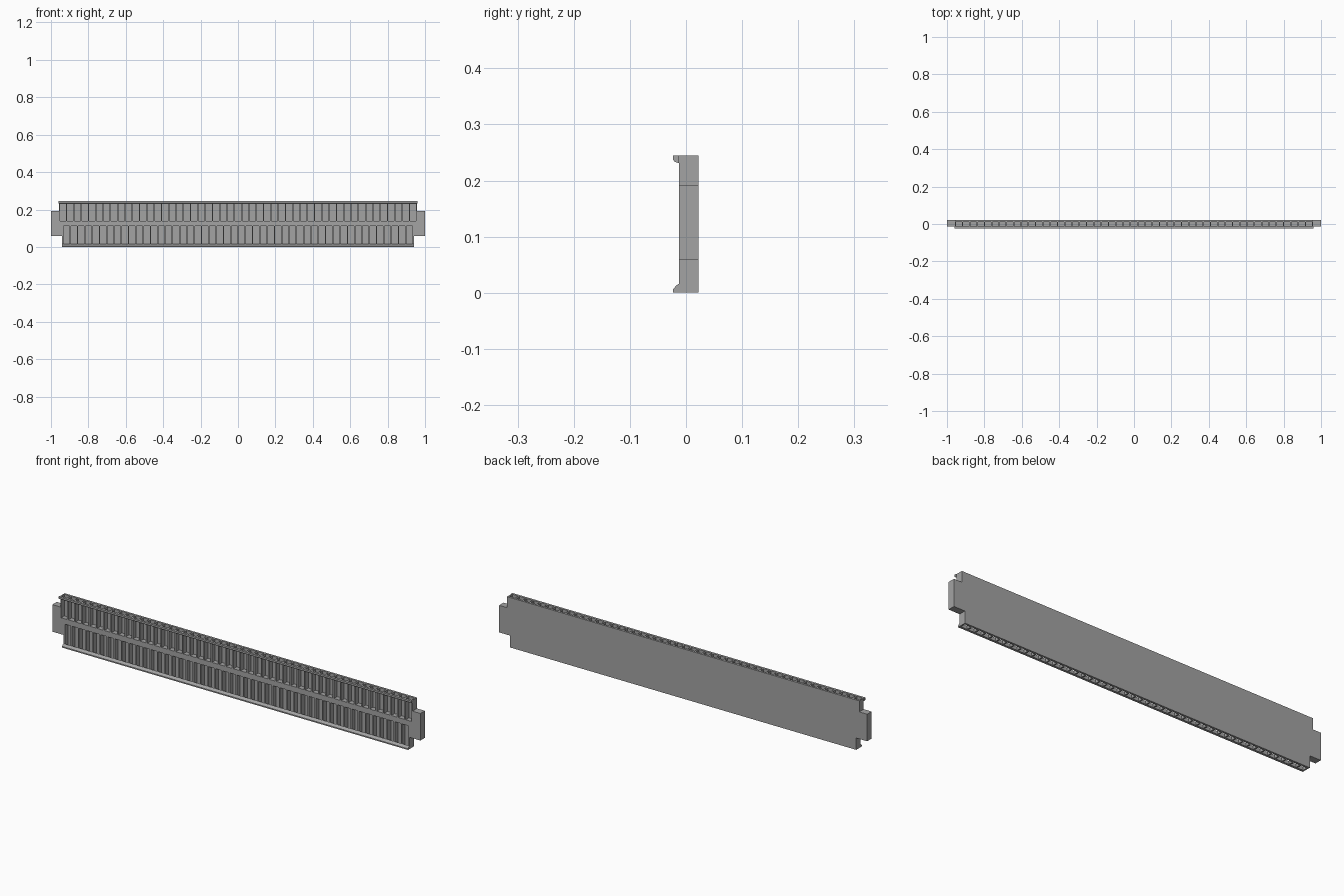
import bpy
import bmesh
from mathutils import Vector

if "Cube" in bpy.data.objects:
    bpy.data.objects.remove(bpy.data.objects["Cube"], do_unlink=True)

FRONT, BACK, FLOOR = -0.0125, 0.022, 0.012
LIP = -0.0235
TOP = 0.245
PITCH, SLOT = 0.039, 0.032

grey = bpy.data.materials.new("mid grey plastic")
grey.use_nodes = True
grey.diffuse_color = (0.37, 0.37, 0.37, 1)
grey.node_tree.nodes["Principled BSDF"].inputs["Base Color"].default_value = grey.diffuse_color


def add_object(name, bm):
    bmesh.ops.recalc_face_normals(bm, faces=bm.faces)
    mesh = bpy.data.meshes.new(name)
    bm.to_mesh(mesh)
    bm.free()
    mesh.materials.append(grey)
    obj = bpy.data.objects.new(name, mesh)
    bpy.context.collection.objects.link(obj)
    return obj


def prism(name, points, offset):
    """Extrude a closed outline of 3D points along offset."""
    bm = bmesh.new()
    face = bm.faces.new([bm.verts.new(p) for p in points])
    result = bmesh.ops.extrude_face_region(bm, geom=[face], use_keep_orig=True)
    verts = [v for v in result["geom"] if isinstance(v, bmesh.types.BMVert)]
    bmesh.ops.translate(bm, verts=verts, vec=Vector(offset))
    return add_object(name, bm)


def add_box(bm, low, high):
    verts = bmesh.ops.create_cube(bm, size=1)["verts"]
    low, high = Vector(low), Vector(high)
    for v in verts:
        v.co = (low + high) / 2 + v.co * (high - low)


# Stepped body with a tab on each end
half = [(0.94, 0), (0.94, 0.058), (1, 0.058), (1, 0.191), (0.957, 0.191), (0.957, TOP)]
outline = half + [(-x, z) for x, z in reversed(half)]
body = prism("body", [(x, FRONT, z) for x, z in outline], (0, BACK - FRONT, 0))

# Two staggered rows of slots, open to the front and to the outer edge
bm = bmesh.new()
for count, bottom, top in ((49, 0.139, TOP + 0.02), (48, -0.02, 0.113)):
    for i in range(count):
        x = (i - (count - 1) / 2) * PITCH
        add_box(bm, (x - SLOT / 2, FRONT - 0.02, bottom), (x + SLOT / 2, FLOOR, top))
cutter = add_object("slot_cutter", bm)
cutter.hide_render = True
cutter.hide_viewport = True

cut = body.modifiers.new("slots", "BOOLEAN")
cut.operation = "DIFFERENCE"
cut.solver = "EXACT"
cut.object = cutter

# Bake the cut and discard the helper
bpy.context.view_layer.update()
graph = bpy.context.evaluated_depsgraph_get()
cut_mesh = bpy.data.meshes.new_from_object(body.evaluated_get(graph))
body.modifiers.clear()
body.data = cut_mesh
bpy.data.objects.remove(cutter, do_unlink=True)

# Rails along the top and bottom front edges
top_profile = [(FRONT, TOP), (LIP, TOP), (LIP, 0.238), (-0.021, 0.234), (-0.017, 0.232), (FRONT, 0.231)]
bottom_profile = [(FRONT, 0), (LIP, 0), (LIP, 0.006), (-0.017, 0.013), (FRONT, 0.016)]
for name, profile, reach in (("top_rail", top_profile, 0.96), ("bottom_rail", bottom_profile, 0.94)):
    prism(name, [(-reach, y, z) for y, z in profile], (2 * reach, 0, 0))
